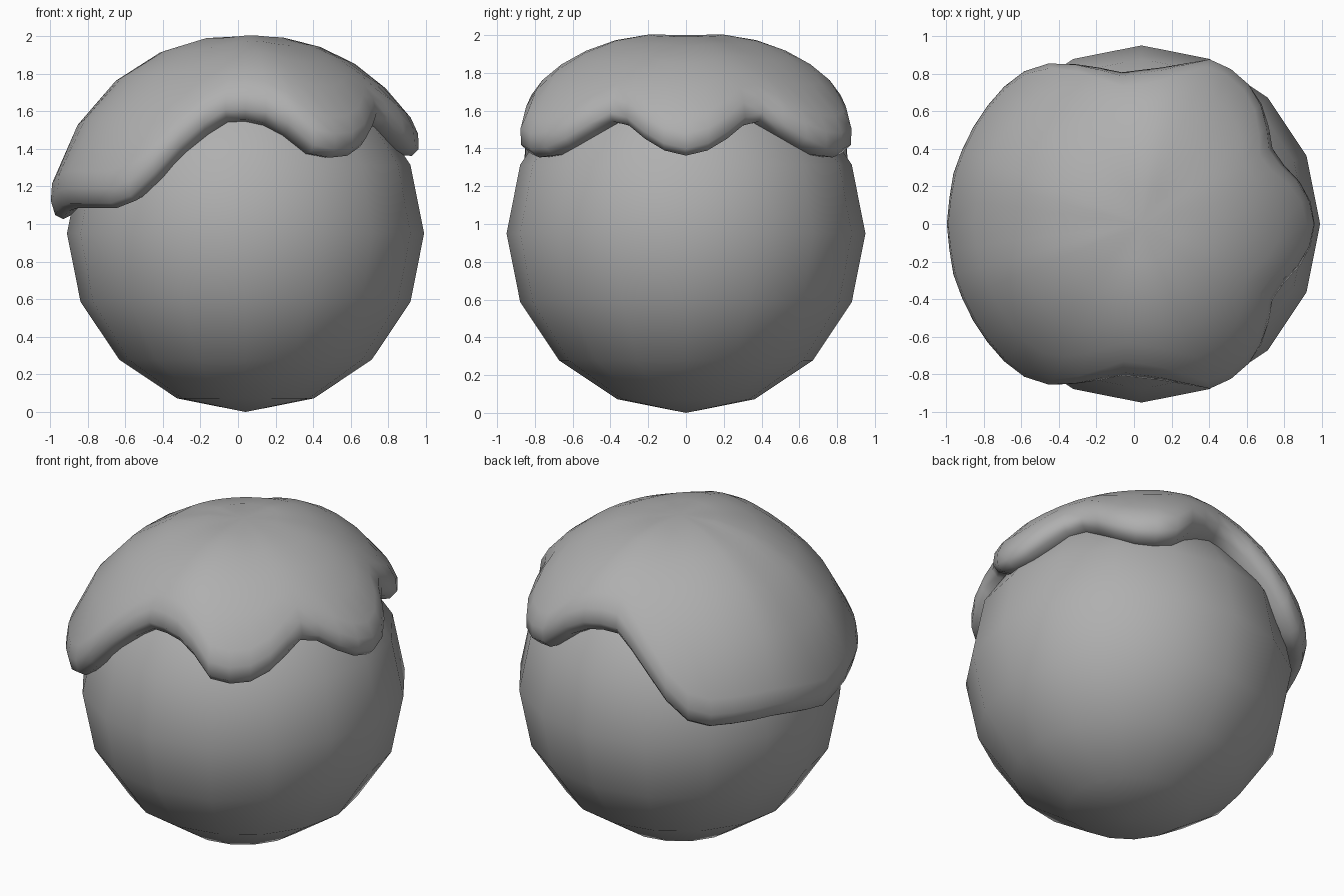
import bpy, bmesh
from math import sin, cos, radians, exp, pi
from mathutils import Vector

if "Cube" in bpy.data.objects:
    bpy.data.objects.remove(bpy.data.objects["Cube"])

CENTRE = Vector((0.04, 0, 0.95))


def polar(r, az, el):
    return CENTRE + Vector((r * cos(el) * cos(az), r * cos(el) * sin(az), r * sin(el)))


grey = bpy.data.materials.new("dark_grey")
grey.diffuse_color = (0.43, 0.43, 0.43, 1)
grey.use_nodes = True
grey.node_tree.nodes["Principled BSDF"].inputs["Base Color"].default_value = grey.diffuse_color

# Ball
bpy.ops.mesh.primitive_uv_sphere_add(segments=16, ring_count=8, radius=0.95, location=CENTRE)
ball = bpy.context.object
ball.name = "ball"
ball.data.materials.append(grey)
bpy.ops.object.shade_smooth()

# Wavy icing edge: (azimuth from +x, elevation), same on both sides of y = 0
EDGE = [(0, 25), (7, 26.5), (17, 32), (24, 37), (29, 38), (36, 34), (46, 27.5), (52, 25),
        (59, 24), (68, 25.5), (74, 32), (82, 36.5), (90, 38), (99, 38), (110, 29),
        (119, 18), (130, 8), (142, 8), (160, 8), (180, 4.5)]


def edge_elevation(deg):
    for (a, ea), (b, eb) in zip(EDGE, EDGE[1:]):
        if a <= deg <= b:
            return ea + (eb - ea) * (deg - a) / (b - a)
    return EDGE[-1][1]


# Icing cap with a rounded lip tucked into the ball
SEG = 48
FRACTIONS = [0.2, 0.4, 0.6, 0.8, 1.0]
LIP = [(5, 1.06), (1, 1.025), (0, 0.975), (2, 0.92)]   # degrees above the edge, radius
bm = bmesh.new()
pole = bm.verts.new(polar(1.05, 0, pi / 2))
columns = []
for i in range(SEG):
    deg = 360 * i / SEG
    az = radians(deg)
    side = min(deg, 360 - deg)
    low = edge_elevation(side)
    bulge = 0.045 * exp(-((side - 78) / 28) ** 2) - 0.01 * (side > 165)
    column = []
    for f in FRACTIONS:
        # the top rings ignore the waves, the lower ones follow them
        el = 90 - f * (90 - (low * f + 25 * (1 - f)) - 10)
        r = 1.053 + 0.02 * min(1, f * 2) + bulge * min(1, f * 1.2)
        column.append(bm.verts.new(polar(r, az, radians(el))))
    for (up, r), share in zip(LIP, (1, 0.8, 0.3, 0)):
        column.append(bm.verts.new(polar(r + bulge * share, az, radians(low + up))))
    columns.append(column)
for i in range(SEG):
    a, b = columns[i], columns[(i + 1) % SEG]
    bm.faces.new((pole, a[0], b[0]))
    for j in range(len(a) - 1):
        bm.faces.new((a[j], a[j + 1], b[j + 1], b[j]))
bmesh.ops.recalc_face_normals(bm, faces=bm.faces)
for face in bm.faces:
    face.smooth = True
mesh = bpy.data.meshes.new("icing")
bm.to_mesh(mesh)
bm.free()
mesh.materials.append(grey)
icing = bpy.data.objects.new("icing", mesh)
bpy.context.collection.objects.link(icing)
